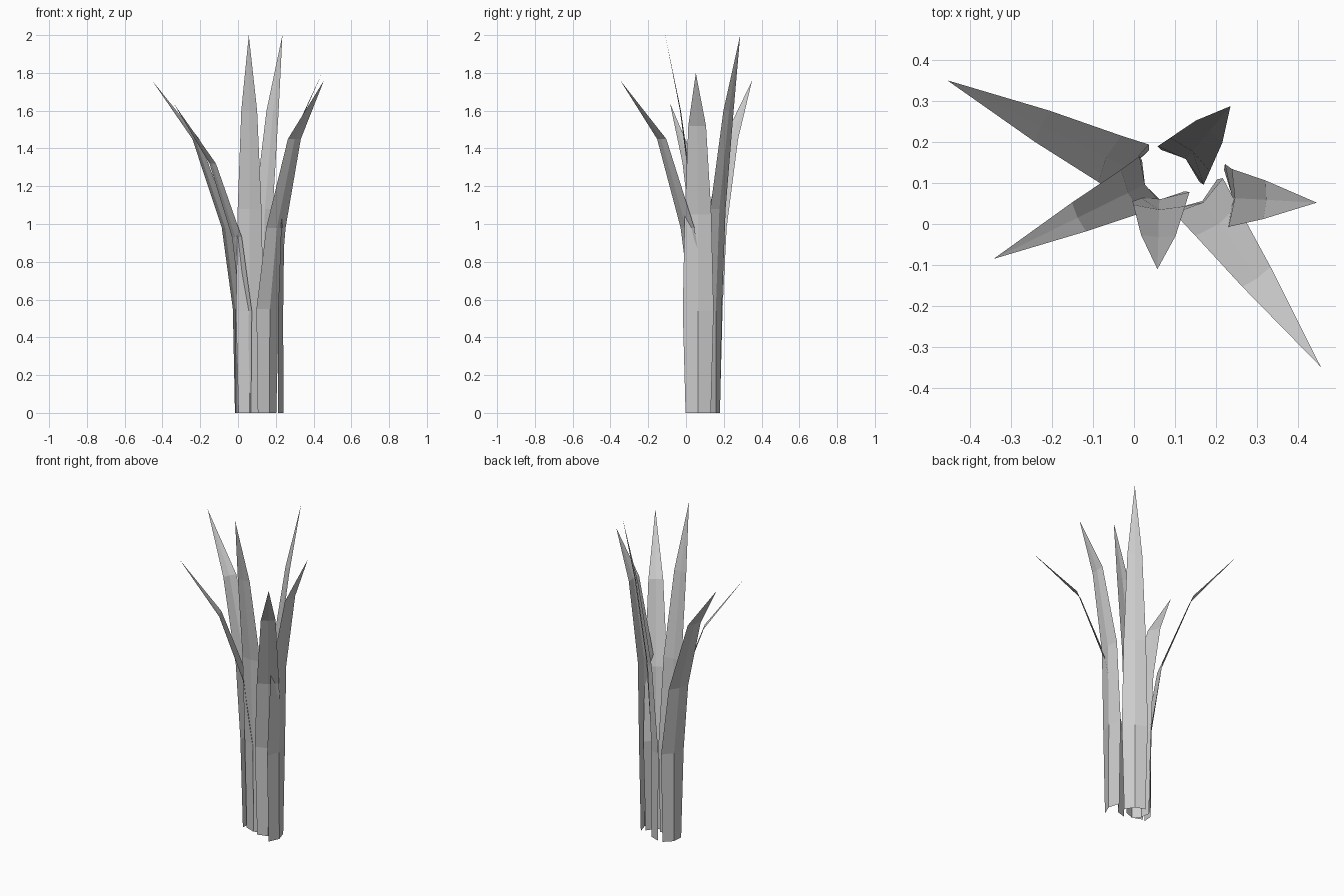
import bpy
from mathutils import Vector

if "Cube" in bpy.data.objects:
    bpy.data.objects.remove(bpy.data.objects["Cube"])

# Per row: half width and outward bulge of the centre crease
HALF = [0.060, 0.073, 0.063, 0.042]
FOLD = [0.022, 0.020, 0.010, 0.004]


def leaf(name, base, tip, heights, bends, scale=1.0):
    """Folded blade: rows of left edge, crease, right edge, closing in a point."""
    base, tip = Vector(base), Vector(tip[:2]).to_3d() + Vector((0, 0, tip[2]))
    foot = Vector((base.x, base.y, 0))
    out = Vector((tip.x - foot.x, tip.y - foot.y, 0)).normalized()
    side = Vector((-out.y, out.x, 0))
    verts, faces = [], []
    for z, bend, half, fold in zip(heights, bends, HALF, FOLD):
        centre = foot + out * bend + Vector((0, 0, z))
        for s in (-1, 0, 1):
            shift = fold * (0.5 if s == 0 else -0.5)
            verts.append(centre + side * s * half * scale + out * shift * scale)
    for r in range(3):
        for c in range(2):
            i = r * 3 + c
            faces.append((i, i + 1, i + 4, i + 3))
    verts.append(tip)
    faces += [(9, 10, 12), (10, 11, 12)]
    mesh = bpy.data.meshes.new(name)
    mesh.from_pydata(verts, [], faces)
    mesh.update()
    bpy.context.collection.objects.link(bpy.data.objects.new(name, mesh))


# Two tall upright leaves
TALL = (0, 0.54, 1.08, 1.60)
leaf("leaf_front", (0.062, 0.07), (0.057, -0.11, 2.0), TALL, (0, 0, 0.03, 0.10))
leaf("leaf_back", (0.12, 0.15), (0.235, 0.287, 2.0), TALL, (0, 0, 0.03, 0.10))

# Two wide spreading leaves
WIDE = (0, 0.55, 0.98, 1.45)
leaf("leaf_back_left", (0.0, 0.13), (-0.455, 0.35, 1.76), WIDE, (0, 0.005, 0.07, 0.25))
leaf("leaf_front_right", (0.16, 0.065), (0.455, -0.348, 1.76), WIDE, (0, 0.005, 0.075, 0.24))

# Shorter leaves at the sides
leaf("leaf_left", (0.035, 0.10), (-0.342, -0.085, 1.64), (0, 0.54, 0.93, 1.32),
     (0, 0, 0.05, 0.19), 0.93)
leaf("leaf_right", (0.228, 0.064), (0.445, 0.052, 1.80), (0, 0.54, 1.05, 1.52),
     (0, 0, 0.012, 0.092), 1.12)
